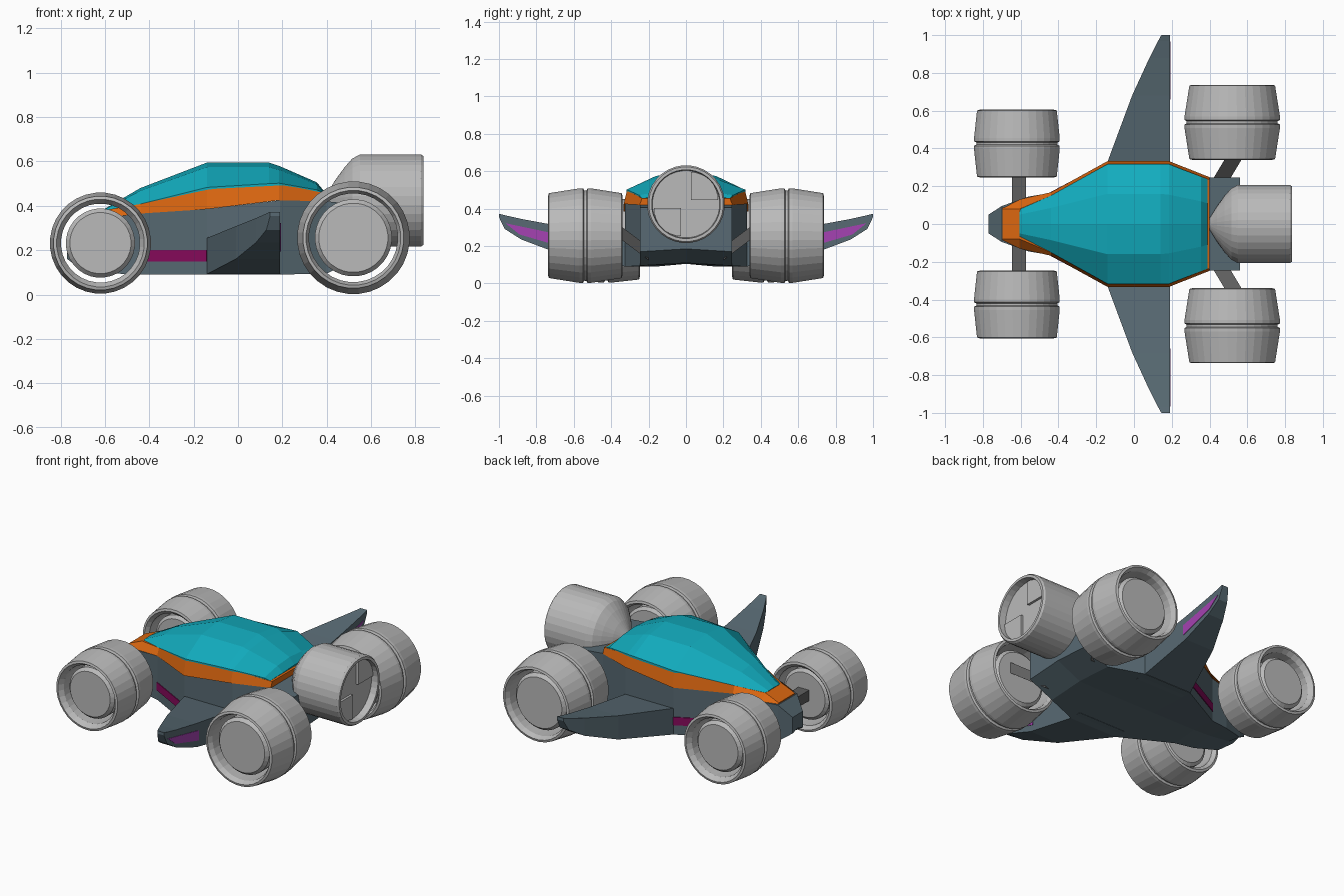
import bpy, bmesh, math
from mathutils import Vector

if "Cube" in bpy.data.objects:
    bpy.data.objects.remove(bpy.data.objects["Cube"])


def srgb(r, g, b):
    return [((c / 255 + 0.055) / 1.055) ** 2.4 for c in (r, g, b)] + [1]


def mat(name, *c):
    m = bpy.data.materials.new(name)
    m.diffuse_color = srgb(*c)
    m.use_nodes = True
    m.node_tree.nodes["Principled BSDF"].inputs["Base Color"].default_value = m.diffuse_color
    return m


SLATE = mat("slate hull", 88, 106, 115)
CYAN = mat("cyan canopy", 18, 172, 190)
ORANGE = mat("orange trim", 220, 103, 16)
GREY = mat("light grey", 186, 186, 186)
DARK = mat("dark grey", 95, 95, 95)
MAGENTA = mat("magenta stripe", 135, 10, 92)
PURPLE = mat("purple stripe", 165, 66, 178)


def make(name, verts, faces, m):
    me = bpy.data.meshes.new(name)
    me.from_pydata(verts, [], faces)
    bm = bmesh.new()
    bm.from_mesh(me)
    bmesh.ops.remove_doubles(bm, verts=bm.verts, dist=1e-5)
    bmesh.ops.recalc_face_normals(bm, faces=bm.faces)
    bm.to_mesh(me)
    bm.free()
    me.materials.append(m)
    ob = bpy.data.objects.new(name, me)
    bpy.context.collection.objects.link(ob)
    return ob


def loft(name, rings, m):
    """Skin a list of equal-length closed rings and cap both ends."""
    n = len(rings[0])
    faces = [(k * n + i, k * n + (i + 1) % n, (k + 1) * n + (i + 1) % n, (k + 1) * n + i)
             for k in range(len(rings) - 1) for i in range(n)]
    faces += [tuple(range(n)), tuple(range((len(rings) - 1) * n, len(rings) * n))]
    return make(name, [p for r in rings for p in r], faces, m)


def section(x, half):
    """Half section, bottom centre to top centre, mirrored in y."""
    return [(x, y, z) for y, z in half] + [(x, -y, z) for y, z in half[-2:0:-1]]


def lathe(name, profile, center, axis, m, n=32, closed=False):
    """Spin (radius, offset) points round the x or y axis."""
    cx, cy, cz = center
    verts = []
    for r, h in profile:
        for i in range(n):
            a = 2 * math.pi * (i + 0.5) / n
            u, w = r * math.cos(a), r * math.sin(a)
            verts.append((cx + h, cy + u, cz + w) if axis == "x" else (cx + u, cy + h, cz + w))
    k = len(profile)
    faces = [(j * n + i, j * n + (i + 1) % n, (j + 1) % k * n + (i + 1) % n, (j + 1) % k * n + i)
             for j in range(k if closed else k - 1) for i in range(n)]
    if not closed:
        faces += [tuple(range(n)), tuple(range((k - 1) * n, k * n))]
    return make(name, verts, faces, m)


def prism(name, pts, offset, m):
    o = Vector(offset)
    return loft(name, [pts, [tuple(Vector(p) + o) for p in pts]], m)


def flip(pts, s):
    return [(x, y * s, z) for x, y, z in pts]


# Hull: x, half width, belt height, bottom height
HULL = [(-.77, .05, .26, .16), (-.70, .095, .335, .11), (-.56, .145, .35, .095),
        (-.44, .165, .365, .09), (-.14, .325, .385, .09), (.19, .325, .425, .09),
        (.40, .245, .42, .095), (.56, .245, .405, .17)]
loft("hull", [section(x, [(0, zb + .015), (w, zb), (w, zt), (0, zt)])
              for x, w, zt, zb in HULL], SLATE)

# Trim band: x, lower half width and height, upper half width and height
TRIM = [(-.695, .09, .33, .08, .342), (-.605, .13, .345, .08, .38), (-.44, .168, .365, .15, .408),
        (-.14, .333, .385, .315, .483), (.185, .333, .425, .315, .50), (.40, .248, .42, .235, .455)]
loft("trim_band", [section(x, [(0, z0), (w0, z0), (w1, z1), (0, z1)])
                   for x, w0, z0, w1, z1 in TRIM], ORANGE)

# Canopy: x, edge width and height, shoulder width and height, top
CANOPY = [(-.605, .08, .378, .05, .382, .384), (-.44, .15, .408, .085, .468, .48),
          (-.14, .317, .483, .16, .575, .595), (.14, .317, .50, .16, .575, .595),
          (.185, .317, .502, .155, .562, .58), (.355, .25, .472, .12, .497, .506),
          (.388, .237, .458, .11, .46, .466)]
loft("canopy", [section(x, [(0, z0 - .02), (w0, z0 - .02), (w0, z0), (w1, z1), (0, z2)])
                for x, w0, z0, w1, z1, z2 in CANOPY], CYAN)

# Engine barrel with domed front and recessed tail
EC = (0, 0, .424)
lathe("engine", [(.03, .40), (.095, .44), (.15, .48), (.19, .515), (.208, .55), (.208, .825),
                 (.2, .837), (.184, .837), (.18, .795)], EC, "x", GREY)
# Two quarter plates in the engine tail
for s, name in ((1, "upper"), (-1, "lower")):
    arc = [(.795, s * (.027 + .145 * math.cos(a)), .424 + s * (.021 + .15 * math.sin(a)))
           for a in [math.radians(90 * i / 8) for i in range(9)]]
    prism("engine_plate_" + name, [(.795, s * .027, .424 + s * .021)] + arc, (.015, 0, 0), GREY)


def wheel(name, x, z, s, y0, y1, r_mid, r_edge, r_bore, r_hub):
    """Barrel tyre with a central groove, and a free hub drum inside it."""
    m = (y0 + y1) / 2
    prof = [(r_bore, y0 + .02), (r_edge - .014, y0), (r_edge, y0 + .004), (r_mid, m - .03),
            (r_mid, m - .012), (r_mid - .012, m - .006), (r_mid - .012, m + .006), (r_mid, m + .012),
            (r_mid, m + .03), (r_edge, y1 - .004), (r_edge - .014, y1), (r_bore, y1 - .03)]
    lathe(name + "_tyre", [(r, s * y) for r, y in prof], (x, 0, z), "y", GREY, closed=True)
    hub = [(r_hub, y0 + .04), (r_hub + .018, y0 + .055), (r_hub + .018, y1 - .055), (r_hub, y1 - .035)]
    lathe(name + "_hub", [(r, s * y) for r, y in hub], (x, 0, z), "y", GREY)


def beam(name, a, b, w, h, m):
    rings = [[(p[0] + i * w, p[1], p[2] + j * h) for i, j in ((-1, -1), (1, -1), (1, 1), (-1, 1))]
             for p in (a, b)]
    return loft(name, rings, m)


for s, side in ((1, "left"), (-1, "right")):
    wheel("front_wheel_" + side, -.62, .232, s, .247, .605, .228, .212, .178, .138)
    wheel("rear_wheel_" + side, .52, .256, s, .34, .737, .254, .228, .2, .156)

    # Suspension arms
    beam("front_arm_" + side, (-.61, s * .05, .235), (-.61, s * .30, .235), .037, .033, DARK)
    beam("rear_arm_" + side, (.44, s * .2, .16), (.56, s * .40, .31), .045, .035, DARK)

    # Wing: y, leading x, bottom and top height, rear edge at .19
    WING = [(.25, -.14, .092, .225), (.33, -.14, .092, .255), (.68, -.01, .16, .308),
            (.88, .082, .235, .345), (.97, .128, .292, .365), (1.0, .145, .355, .373)]
    loft("wing_" + side, [[(xl, s * y, zb), (.19, s * y, zb), (.19, s * y, zt), (xl, s * y, zt)]
                          for y, xl, zb, zt in WING], SLATE)

    # Purple strip on the wing's rear face
    prism("wing_strip_" + side, flip([(.189, .66, .195), (.189, .89, .262), (.189, .965, .322),
                                      (.189, .66, .258)], s), (.004, 0, 0), PURPLE)
    # Magenta stripe along the hull side
    prism("hull_stripe_" + side, flip([(-.44, .165, .15), (-.14, .325, .15), (-.14, .325, .2),
                                       (-.44, .165, .2)], s), (-.002, s * .004, 0), MAGENTA)
